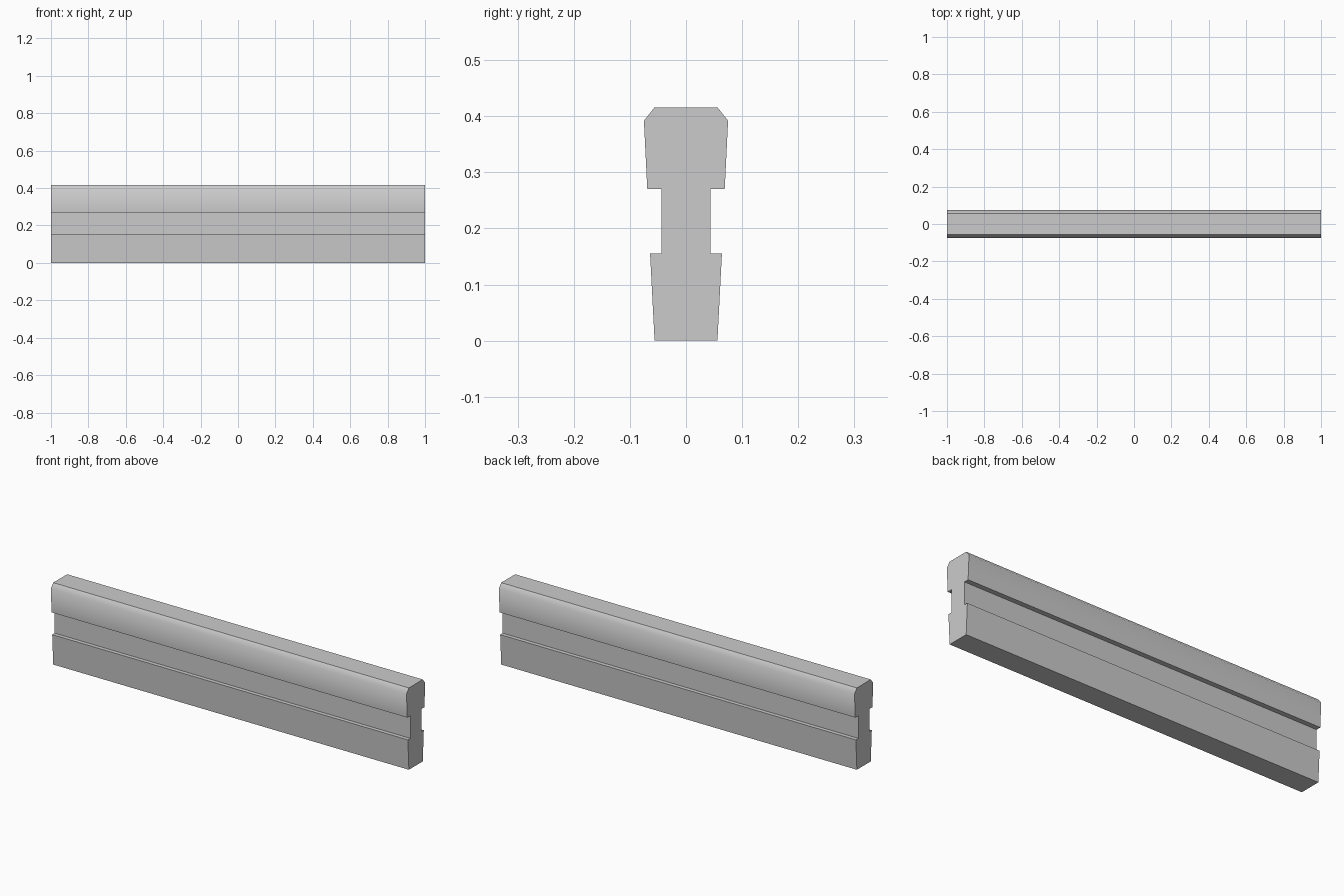
import bpy
import bmesh
import math

if "Cube" in bpy.data.objects:
    bpy.data.objects.remove(bpy.data.objects["Cube"], do_unlink=True)

# Plain grey material
grey = bpy.data.materials.new("light_grey")
grey.use_nodes = True
colour = (0.6, 0.6, 0.6, 1)
grey.diffuse_color = colour
grey.node_tree.nodes["Principled BSDF"].inputs["Base Color"].default_value = colour

# Half of the cross-section as (y, z), from the base up to the chamfered top
half = [(0.056, 0), (0.064, 0.155), (0.044, 0.155), (0.044, 0.27),
        (0.069, 0.27), (0.075, 0.392), (0.056, 0.416)]
outline = half + [(-y, z) for y, z in reversed(half)]

# Grooved rail: the mirrored outline extruded along its length
bm = bmesh.new()
end = bm.faces.new([bm.verts.new((-1, y, z)) for y, z in outline])
result = bmesh.ops.extrude_face_region(bm, geom=[end], use_keep_orig=True)
moved = [v for v in result["geom"] if isinstance(v, bmesh.types.BMVert)]
bmesh.ops.translate(bm, verts=moved, vec=(2, 0, 0))
bmesh.ops.recalc_face_normals(bm, faces=bm.faces)

mesh = bpy.data.meshes.new("grooved_rail")
bm.to_mesh(mesh)
bm.free()
mesh.materials.append(grey)
rail = bpy.data.objects.new("grooved_rail", mesh)
bpy.context.collection.objects.link(rail)

# Soft shoulder below the chamfer, crisp edges elsewhere
bpy.context.view_layer.objects.active = rail
rail.select_set(True)
bpy.ops.object.shade_smooth_by_angle(angle=math.radians(45))
